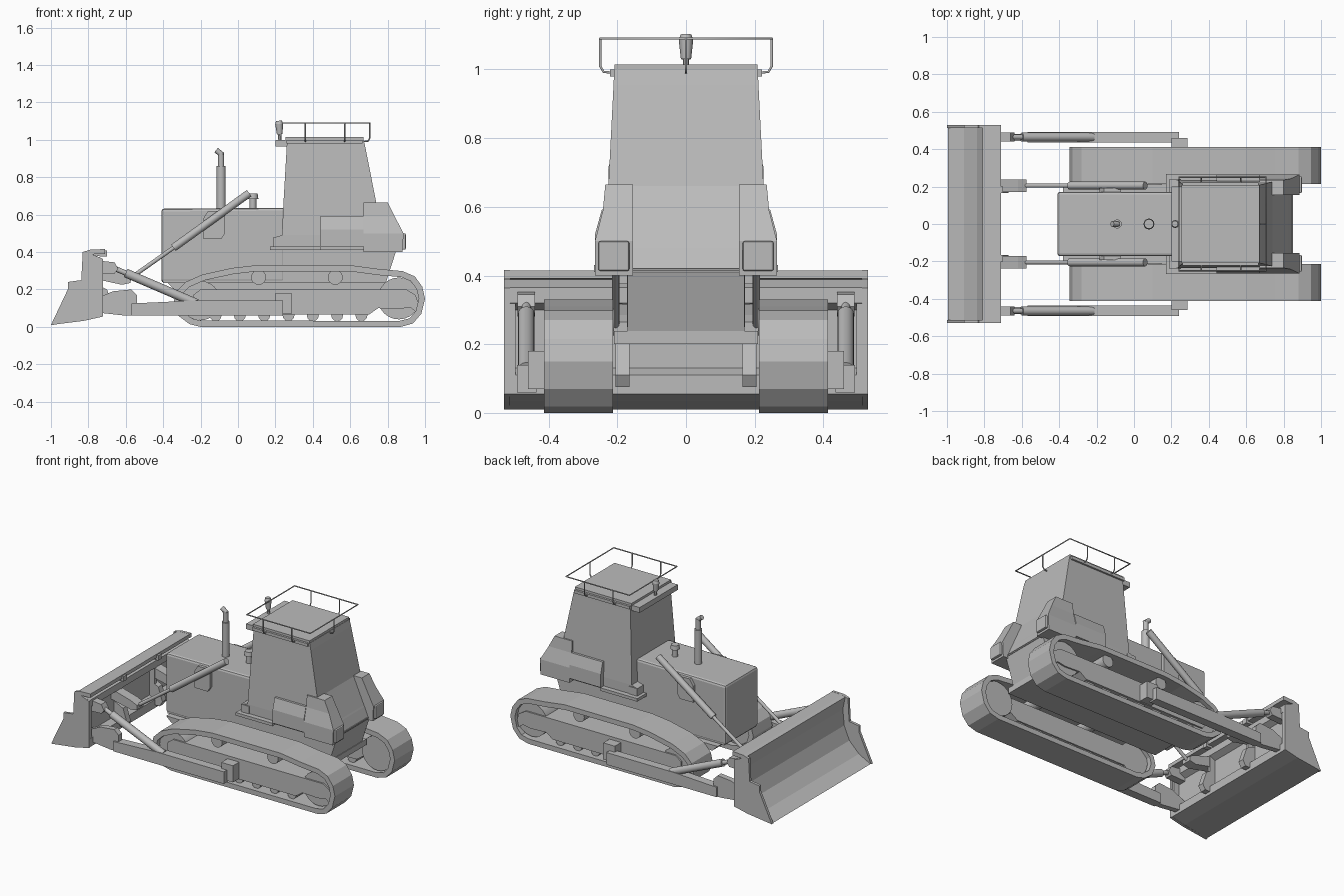
import bpy, bmesh, math
from mathutils import Vector

if "Cube" in bpy.data.objects:
    bpy.data.objects.remove(bpy.data.objects["Cube"])

grey = bpy.data.materials.new("machine grey")
grey.diffuse_color = (0.5, 0.5, 0.5, 1)
grey.use_nodes = True
grey.node_tree.nodes["Principled BSDF"].inputs["Base Color"].default_value = grey.diffuse_color


def finish(name, bm, mirror=False, bevel=0, smooth=False):
    bmesh.ops.recalc_face_normals(bm, faces=bm.faces)
    me = bpy.data.meshes.new(name)
    bm.to_mesh(me)
    bm.free()
    me.materials.append(grey)
    ob = bpy.data.objects.new(name, me)
    bpy.context.collection.objects.link(ob)
    if bevel:
        b = ob.modifiers.new("bevel", 'BEVEL')
        b.width, b.segments = bevel, 2
    if mirror:
        m = ob.modifiers.new("mirror", 'MIRROR')
        m.use_axis = (False, True, False)
    if smooth:
        bpy.ops.object.select_all(action='DESELECT')
        ob.select_set(True)
        bpy.context.view_layer.objects.active = ob
        bpy.ops.object.shade_smooth_by_angle(angle=math.radians(35))
    return ob


def loft(name, rings, **kw):
    bm = bmesh.new()
    vs = [[bm.verts.new(p) for p in r] for r in rings]
    n = len(rings[0])
    for a, b in zip(vs, vs[1:]):
        for i in range(n):
            j = (i + 1) % n
            bm.faces.new((a[i], a[j], b[j], b[i]))
    bm.faces.new(vs[0])
    bm.faces.new(vs[-1])
    return finish(name, bm, **kw)


def prism(name, pts, y0, y1, **kw):
    return loft(name, [[(x, y, z) for x, z in pts] for y in (y0, y1)], **kw)


def box(name, x0, x1, y0, y1, z0, z1, **kw):
    return prism(name, [(x0, z0), (x1, z0), (x1, z1), (x0, z1)], y0, y1, **kw)


def rod(name, p, q, r, r2=None, n=16, **kw):
    p, q = Vector(p), Vector(q)
    rot = (q - p).to_track_quat('Z', 'Y')
    ring = lambda c, rad: [c + rot @ Vector((rad * math.cos(a), rad * math.sin(a), 0))
                           for a in (2 * math.pi * i / n for i in range(n))]
    return loft(name, [ring(p, r), ring(q, r2 or r)], smooth=True, **kw)


def pipe(name, pts, r, cyclic=False, mirror=False):
    cu = bpy.data.curves.new(name, 'CURVE')
    cu.dimensions, cu.bevel_depth, cu.bevel_resolution = '3D', r, 1
    cu.use_fill_caps = True
    sp = cu.splines.new('POLY')
    sp.points.add(len(pts) - 1)
    for s, p in zip(sp.points, pts):
        s.co = (*p, 1)
    sp.use_cyclic_u = cyclic
    cu.materials.append(grey)
    ob = bpy.data.objects.new(name, cu)
    bpy.context.collection.objects.link(ob)
    if mirror:
        m = ob.modifiers.new("mirror", 'MIRROR')
        m.use_axis = (False, True, False)


# crawler tracks: closed band, inner loop offset along corner normals
outer = [(-.2, 0), (-.26, .015), (-.32, .06), (-.345, .13), (-.33, .19), (-.28, .24), (-.19, .28),
         (-.03, .315), (.1, .33), (.6, .33), (.75, .31), (.88, .298), (.945, .27), (.985, .215),
         (1.0, .15), (.98, .07), (.935, .018), (.87, 0)]
inner = []
for i, p in enumerate(outer):
    a, b, c = Vector(outer[i - 1]), Vector(p), Vector(outer[(i + 1) % len(outer)])
    t = ((b - a).normalized() + (c - b).normalized()).normalized()
    inner.append(b + Vector((t.y, -t.x)) * .033)
bm = bmesh.new()
loops = [[bm.verts.new((x, y, z)) for x, z in pts]
         for pts, y in ((outer, .213), (outer, .413), (inner, .413), (inner, .213))]
for k in range(4):
    A, B = loops[k], loops[(k + 1) % 4]
    for i in range(len(outer)):
        j = (i + 1) % len(outer)
        bm.faces.new((A[i], A[j], B[j], B[i]))
finish("track_band", bm, mirror=True)

# wheels, rollers and track frame
rod("sprocket", (.86, .23, .152), (.86, .385, .152), .112, n=24, mirror=True)
rod("idler_wheel", (-.2, .24, .14), (-.2, .385, .14), .105, n=24, mirror=True)
for i in range(7):
    x = -.12 + i * .13
    rod("bottom_roller", (x, .25, .062), (x, .38, .062), .032, n=12, mirror=True)
for x in (.11, .52):
    rod("carrier_roller", (x, .21, .265), (x, .38, .265), .04, n=16, mirror=True)
prism("track_frame", [(-.24, .12), (-.2, .066), (.7, .066), (.75, .1), (.86, .095), (.92, .105),
                      (.965, .07), (.972, .1), (.95, .17), (.9, .2), (-.2, .2), (-.24, .17)],
      .24, .395, mirror=True)

# chassis and engine hood
prism("chassis", [(-.4, .235), (.79, .235), (.85, .42), (-.4, .42)], -.17, .17)
prism("belly_plate", [(-.34, .2), (.795, .2), (.795, .238), (-.38, .238)], -.21, .21)
prism("engine_hood", [(-.41, .237), (.25, .237), (.25, .637), (-.41, .632)], -.172, .172, bevel=.015)

# cab with rear slope
rings = [(.41, .2, .85, .235), (.48, .2, .82, .235), (.49, .235, .815, .235),
         (.66, .243, .74, .226), (.955, .26, .682, .211), (1.0, .262, .672, .209)]
loft("cab", [[(a, -h, z), (b, -h, z), (b, h, z), (a, h, z)] for z, a, b, h in rings])
box("cab_roof", .255, .67, -.208, .208, .995, 1.015)
box("roof_gutter", .26, .665, .2, .222, .98, 1.0, mirror=True)
box("front_light_bar", .2, .265, -.2, .2, .965, 1.0)
box("running_board", .17, .44, .17, .268, .41, .43, mirror=True)
box("cab_step", .19, .25, .17, .24, .42, .48, mirror=True)


# side boxes and rear tanks, both following the same flared side
def flared(name, x0, y0, levels, **kw):
    loft(name, [[(x0, y0, z), (x1, y0, z), (x1, y, z), (x0, y, z)] for z, x1, y in levels],
         mirror=True, **kw)


flared("side_box", .44, .2, [(.43, .67, .265), (.52, .67, .265), (.592, .67, .245)])
flared("rear_tank", .67, .155, [(.4, .88, .265), (.5, .885, .265), (.59, .838, .242), (.665, .8, .235)])
box("rear_lamp", .86, .897, .165, .255, .413, .5, mirror=True, bevel=.006)

# roof rail and beacon
pipe("roof_rail", [(.24, -.25, 1.09), (.705, -.25, 1.09), (.705, .25, 1.09), (.24, .25, 1.09)],
     .004, cyclic=True)
for x in (.36, .57):
    pipe("rail_post", [(x, .25, 1.09), (x, .25, 1.01), (x, .24, .993), (x, .21, .99)], .004, mirror=True)
pipe("rear_rail_post", [(.705, 0, 1.09), (.705, 0, 1.01), (.695, 0, .993), (.66, 0, .99)], .004)
rod("beacon_stem", (.225, 0, .99), (.222, 0, 1.04), .009, n=8)
rod("beacon", (.223, 0, 1.03), (.22, 0, 1.085), .015, .021, n=12)
rod("beacon_top", (.22, 0, 1.085), (.219, 0, 1.102), .021, .016, n=12)

# exhaust and air cleaner
rod("exhaust_muffler", (-.09, 0, .62), (-.09, 0, .86), .024)
rod("exhaust_pipe", (-.09, 0, .85), (-.09, 0, .93), .016)
rod("exhaust_tip", (-.083, 0, .918), (-.117, 0, .945), .015)
rod("air_cleaner_neck", (.08, 0, .62), (.08, 0, .69), .018)
rod("air_cleaner_cap", (.08, 0, .685), (.08, 0, .713), .029, .025)

# lift cylinders
rod("lift_rod", (-.59, .205, .25), (-.3, .205, .455), .011, n=12, mirror=True)
rod("lift_cylinder", (-.345, .205, .423), (.06, .205, .715), .021, mirror=True)
prism("lift_bracket", [(-.185, .47), (-.09, .47), (-.07, .5), (-.07, .62), (-.16, .62), (-.185, .58)],
      .165, .192, mirror=True)
prism("lift_clevis", [(-.78, .26), (-.62, .225), (-.575, .235), (-.575, .265), (-.62, .285), (-.78, .33)],
      .17, .237, mirror=True)

# push arms with braces and trunnions
prism("push_arm", [(-.57, .06), (.24, .06), (.24, .14), (-.25, .14), (-.57, .125)],
      .435, .492, mirror=True)
prism("arm_clevis", [(-.78, .08), (-.6, .06), (-.54, .06), (-.54, .17), (-.57, .2), (-.67, .19), (-.78, .14)],
      .445, .482, mirror=True)
prism("trunnion", [(.2, .07), (.285, .07), (.285, .18), (.2, .18)], .39, .46, mirror=True)
rod("brace_rod", (-.69, .465, .325), (-.55, .465, .267), .014, n=12, mirror=True)
rod("brace_cylinder", (-.6, .465, .288), (-.22, .465, .125), .024, mirror=True)
prism("brace_clevis", [(-.78, .28), (-.66, .285), (-.64, .31), (-.66, .345), (-.78, .358)],
      .44, .49, mirror=True)

# blade: curved moldboard with a recessed back, end plates and lugs
prism("blade_moldboard", [(-.995, .01), (-.91, .055), (-.84, .125), (-.802, .215), (-.792, .32), (-.81, .405),
                          (-.79, .412), (-.712, .415), (-.712, .391), (-.78, .389), (-.725, .365), (-.725, .32),
                          (-.765, .3), (-.765, .13), (-.725, .11), (-.725, .055), (-.82, .035)],
      -.52, .52)
prism("blade_end_plate", [(-1, .01), (-.91, .2), (-.91, .24), (-.838, .25), (-.83, .4), (-.79, .413),
                          (-.712, .416), (-.712, .39), (-.78, .388), (-.723, .364), (-.723, .055),
                          (-.82, .033)], .512, .53, mirror=True)
for y in (.165, .497):
    box("blade_rib", -.78, -.727, y, y + .02, .1, .33, mirror=True)
prism("blade_lug", [(-.78, .075), (-.69, .075), (-.67, .11), (-.7, .2), (-.78, .24)], .165, .205, mirror=True)
prism("blade_top_tab", [(-.78, .38), (-.7, .375), (-.7, .408), (-.78, .411)], .165, .2, mirror=True)
